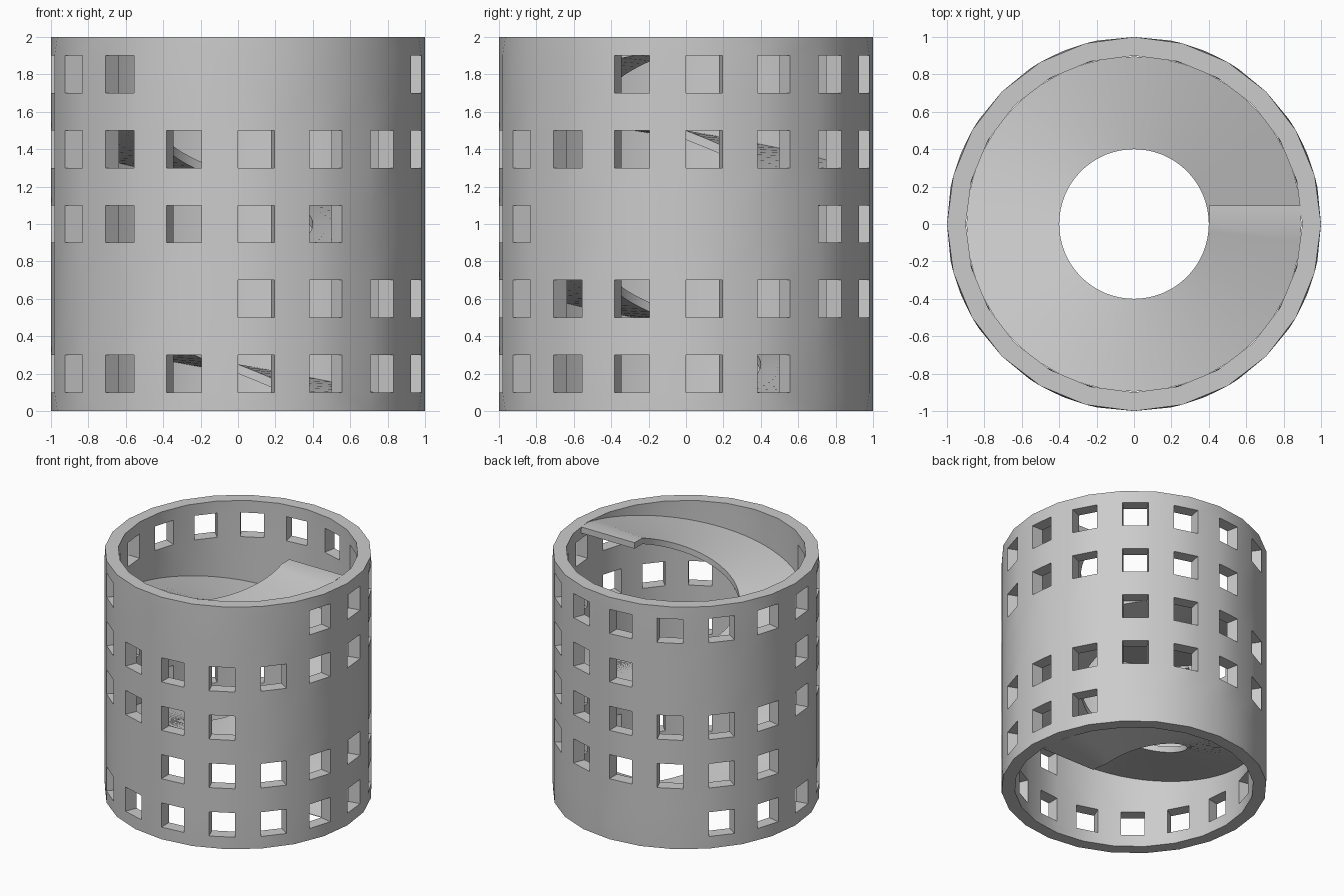
import bpy, bmesh, math

if "Cube" in bpy.data.objects:
    bpy.data.objects.remove(bpy.data.objects["Cube"])

R_OUT, R_IN, R_HOLE = 1.0, 0.9, 0.4
SEGS, RIM_SEGS, THICK = 32, 24, 0.05

stone = bpy.data.materials.new("light_grey")
stone.diffuse_color = (0.6, 0.6, 0.6, 1)
stone.use_nodes = True
stone.node_tree.nodes["Principled BSDF"].inputs["Base Color"].default_value = stone.diffuse_color


def point(radius, angle, z):
    return (radius * math.cos(angle), radius * math.sin(angle), z)


def finish(bm, name):
    bmesh.ops.remove_doubles(bm, verts=bm.verts, dist=1e-5)
    bmesh.ops.recalc_face_normals(bm, faces=bm.faces)
    mesh = bpy.data.meshes.new(name)
    bm.to_mesh(mesh)
    bm.free()
    obj = bpy.data.objects.new(name, mesh)
    mesh.materials.append(stone)
    bpy.context.collection.objects.link(obj)
    bpy.ops.object.select_all(action='DESELECT')
    obj.select_set(True)
    bpy.context.view_layer.objects.active = obj
    bpy.ops.object.shade_smooth_by_angle(angle=math.radians(30))
    return obj


def stitch(bm, a, b):
    """Join two closed rings with different vertex counts."""
    i = j = 0
    while i < len(a) or j < len(b):
        p, q = a[i % len(a)], b[j % len(b)]
        if (i + 1) / len(a) <= (j + 1) / len(b):
            i += 1
            bm.faces.new((p, a[i % len(a)], q))
        else:
            j += 1
            bm.faces.new((p, b[j % len(b)], q))


# Window slots left solid where the ramp meets the wall, per storey
SOLID = [{2, 3, 4, 5}, {8, 9, 10, 11}, {14, 15, 0, 1}, {5, 6, 7}, {11, 12, 13, 14}]
levels = [0.1 + 0.2 * i for i in range(10)]


def is_window(seg, row):
    return seg % 2 == 0 and row % 2 == 0 and seg // 2 not in SOLID[row // 2]


# Tower wall: two skins, window openings with radial sides, flat rims
bm = bmesh.new()
skins, rims = [], []
for radius in (R_OUT, R_IN):
    grid = [[bm.verts.new(point(radius, math.tau * s / SEGS, z)) for s in range(SEGS)]
            for z in levels]
    ends = [[bm.verts.new(point(radius, math.tau * s / RIM_SEGS, z)) for s in range(RIM_SEGS)]
            for z in (0, 2)]
    stitch(bm, ends[0], grid[0])
    stitch(bm, ends[1], grid[-1])
    skins.append(grid)
    rims.append(ends)
outer, inner = skins
for row in range(len(levels) - 1):
    for s in range(SEGS):
        t = (s + 1) % SEGS
        corners = [(row, s), (row, t), (row + 1, t), (row + 1, s)]
        if is_window(s, row):
            for (r0, s0), (r1, s1) in zip(corners, corners[1:] + corners[:1]):
                bm.faces.new((outer[r0][s0], outer[r1][s1], inner[r1][s1], inner[r0][s0]))
        else:
            for grid in skins:
                bm.faces.new([grid[r][c] for r, c in corners])
for end in (0, 1):
    a, b = rims[0][end], rims[1][end]
    for s in range(RIM_SEGS):
        t = (s + 1) % RIM_SEGS
        bm.faces.new((a[s], a[t], b[t], b[s]))
finish(bm, "tower_wall")

# Spiral ramp: two full turns rising from the ground to the rim
bm = bmesh.new()
sections = []
steps = 2 * 64
for i in range(steps + 1):
    ang = 2 * math.tau * i / steps
    top = 2.0 * i / steps
    low = max(0.0, top - THICK) if i else -0.0
    if i == 0:
        top = 0.004
    sections.append([bm.verts.new(point(r, ang, z)) for r, z in
                     ((R_HOLE, low), (R_IN - 0.005, low), (R_IN - 0.005, top), (R_HOLE, top))])
# Short straight landing at the top end
sections.append([bm.verts.new((x, 0.1, z)) for x, z in
                 ((R_HOLE, 2 - THICK), (0.89, 2 - THICK), (0.89, 2.0), (R_HOLE, 2.0))])
for a, b in zip(sections, sections[1:]):
    for k in range(4):
        m = (k + 1) % 4
        bm.faces.new((a[k], a[m], b[m], b[k]))
bm.faces.new(sections[0])
bm.faces.new(sections[-1])
finish(bm, "spiral_ramp")
